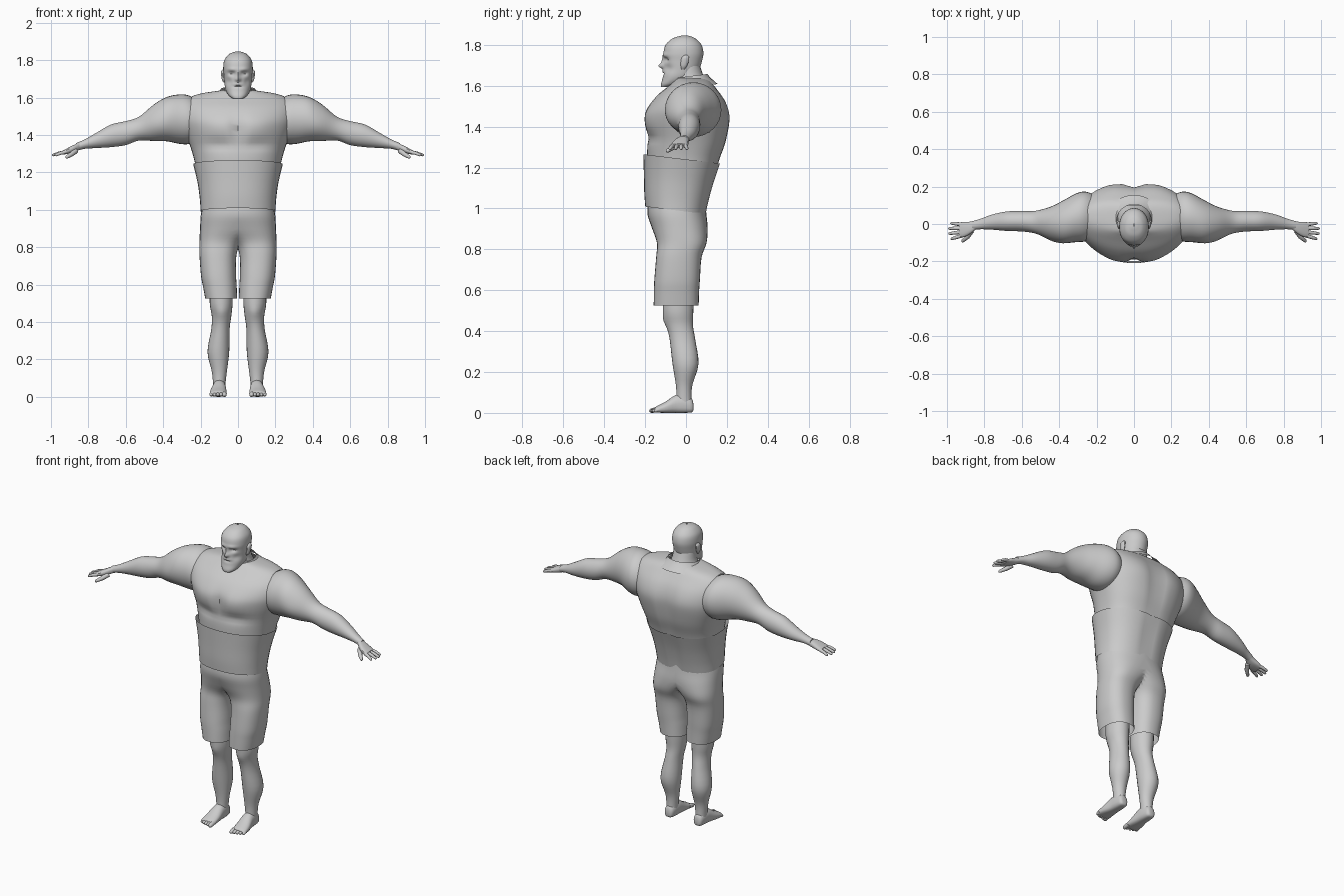
import bpy, bmesh, math
from mathutils import Vector, Matrix

# axis -> (index of path, index of width, index of depth)
AXES = {'z': (2, 0, 1), 'x': (0, 1, 2), 'y': (1, 0, 2)}


def catmull(a, b, c, d, t):
    return [0.5 * (2*q + (r-p)*t + (2*p-5*q+4*r-s)*t*t + (3*q-p-3*r+s)*t**3)
            for p, q, r, s in zip(a, b, c, d)]


def loft(name, axis, stations, n=32, sub=4, p_low=2.0, p_high=2.0, tilt=0.0,
         cap=True, bumps=(), cut=None, mirror=True):
    """Skin of oval rings; station = (position, centre, half width, low edge, high edge)."""
    rings = []
    for i in range(len(stations) - 1):
        quad = [stations[min(max(i + k, 0), len(stations) - 1)] for k in (-1, 0, 1, 2)]
        rings += [catmull(*quad, j / sub) for j in range(sub)]
    rings.append(stations[-1])
    a, b, c = AXES[axis]
    bm = bmesh.new()
    loops = []
    for t, u, ru, lo, hi in rings:
        loop = []
        for k in range(n):
            ang = 2 * math.pi * k / n
            cs, sn = math.cos(ang), math.sin(ang)
            e = 2 / (p_high if sn > 0 else p_low)
            co = [0, 0, 0]
            co[a] = t
            co[b] = u + ru * math.copysign(abs(cs) ** e, cs)
            co[c] = (lo + hi) / 2 + (hi - lo) / 2 * math.copysign(abs(sn) ** e, sn)
            if axis == 'z':
                co[2] -= tilt * co[1]
            loop.append(bm.verts.new(co))
        loops.append(loop)
    for r, s in zip(loops, loops[1:]):
        for k in range(n):
            bm.faces.new((r[k], r[(k+1) % n], s[(k+1) % n], s[k]))
    if cap:
        bm.faces.new(loops[0])
        bm.faces.new(loops[-1])
    # soft muscle and face shaping: (centre, radii, push)
    for centre, rad, push in bumps:
        for v in bm.verts:
            d2 = sum(((v.co[i] - centre[i]) / rad[i]) ** 2 for i in range(3))
            v.co += Vector(push) * math.exp(-d2)
    if cut:
        bmesh.ops.bisect_plane(bm, geom=bm.verts[:] + bm.edges[:] + bm.faces[:],
                               plane_co=cut[0], plane_no=cut[1], clear_outer=True)
    bmesh.ops.recalc_face_normals(bm, faces=bm.faces)
    me = bpy.data.meshes.new(name)
    bm.to_mesh(me)
    bm.free()
    ob = bpy.data.objects.new(name, me)
    bpy.context.collection.objects.link(ob)
    if mirror:
        m = ob.modifiers.new("mirror", 'MIRROR')
        m.use_bisect_axis[0] = True
        m.use_clip = True
    return ob


def digit(name, points, radii):
    """Rounded finger or toe along a short path, mirrored to the other side."""
    bm = bmesh.new()
    pts = [Vector(p) for p in points]
    way = (pts[-1] - pts[0]).normalized()
    side = way.cross(Vector((0, 0, 1))).normalized()
    up = side.cross(way)
    rows = list(zip(pts, radii)) + [(pts[-1] + way * radii[-1] * 0.7, radii[-1] * 0.65),
                                    (pts[-1] + way * radii[-1], radii[-1] * 0.15)]
    loops = [[bm.verts.new(p + r * (side * math.cos(k * math.pi / 5) + up * math.sin(k * math.pi / 5)))
              for k in range(10)] for p, r in rows]
    for r, s in zip(loops, loops[1:]):
        for k in range(10):
            bm.faces.new((r[k], r[(k+1) % 10], s[(k+1) % 10], s[k]))
    bm.faces.new(loops[0])
    bm.faces.new(loops[-1])
    bmesh.ops.recalc_face_normals(bm, faces=bm.faces)
    me = bpy.data.meshes.new(name)
    bm.to_mesh(me)
    bm.free()
    ob = bpy.data.objects.new(name, me)
    bpy.context.collection.objects.link(ob)
    ob.modifiers.new("mirror", 'MIRROR')


# head with bearded jaw, brow, nose, eye sockets and mouth
loft("head", 'z', [
    (1.595, 0, .028, -.122, -.075), (1.61, 0, .048, -.122, -.02), (1.64, 0, .066, -.114, .04),
    (1.68, 0, .073, -.110, .065), (1.72, 0, .076, -.107, .078), (1.76, 0, .079, -.110, .085),
    (1.80, 0, .073, -.10, .076), (1.83, 0, .050, -.068, .048), (1.843, 0, .024, -.033, .02),
    (1.847, 0, .004, -.01, 0)], n=64, sub=6, p_low=2.3, bumps=[
    ((0, -.11, 1.697), (.013, .05, .012), (0, -.024, 0)),
    ((0, -.11, 1.72), (.009, .05, .022), (0, -.012, 0)),
    ((.034, -.10, 1.728), (.017, .05, .011), (0, .014, 0)),
    ((.03, -.10, 1.75), (.026, .05, .009), (0, -.007, 0)),
    ((0, -.11, 1.658), (.025, .05, .005), (0, .007, 0)),
    ((0, -.11, 1.67), (.022, .05, .007), (0, -.006, 0)),
    ((.05, -.08, 1.685), (.02, .05, .02), (-.005, .006, 0))])
# ears
loft("ears", 'z', [(1.68, .073, .004, -.022, -.008), (1.695, .077, .009, -.026, .004),
                   (1.72, .080, .010, -.026, .014), (1.74, .080, .010, -.02, .016),
                   (1.75, .078, .003, -.008, .008)], n=14, sub=3)
# neck and collar
loft("neck", 'z', [(1.56, 0, .10, -.09, .13), (1.61, 0, .085, -.07, .105),
                   (1.65, 0, .071, -.06, .085), (1.70, 0, .066, -.05, .068)], n=28)
loft("collar", 'z', [(1.59, 0, .15, -.105, .155), (1.625, 0, .105, -.075, .12),
                     (1.645, 0, .092, -.065, .105)], n=24, sub=2, tilt=-.12, cap=False)

# sleeveless top with chest, shoulder blade and spine shaping, cut open at the arms
loft("tank_top", 'z', [
    (1.19, 0, .222, -.187, .148), (1.25, 0, .23, -.19, .166), (1.33, 0, .252, -.19, .194),
    (1.42, 0, .285, -.195, .21), (1.48, 0, .30, -.187, .207), (1.54, 0, .30, -.148, .185),
    (1.59, 0, .275, -.092, .15), (1.62, 0, .21, -.06, .125), (1.64, 0, .085, -.045, .10)],
    n=48, p_low=2.1, p_high=2.6, tilt=.04, cap=False,
    cut=((.265, 0, 1.5), (1, 0, .17)), bumps=[
        ((.10, -.20, 1.44), (.09, .12, .06), (0, -.014, 0)),
        ((.10, -.20, 1.345), (.09, .12, .025), (0, .014, 0)),
        ((0, -.20, 1.43), (.015, .12, .07), (0, .018, 0)),
        ((.12, .20, 1.48), (.07, .12, .09), (0, .008, 0)),
        ((0, .20, 1.40), (.028, .12, .17), (0, -.018, 0))])
# broad waist wrap
loft("waist_wrap", 'z', [(.985, 0, .20, -.199, .098), (1.05, 0, .204, -.204, .112),
                         (1.14, 0, .216, -.206, .136), (1.24, 0, .239, -.209, .168)],
     n=40, p_low=2.2, p_high=2.4, tilt=.12, cap=False,
     bumps=[((0, .13, 1.12), (.025, .1, .2), (0, -.012, 0))])
# knee-length shorts, one half mirrored at the middle seam
loft("shorts", 'z', [
    (1.03, 0, .188, -.185, .095), (.97, 0, .199, -.188, .10), (.90, .04, .163, -.165, .106),
    (.83, .09, .116, -.142, .10), (.76, .107, .099, -.146, .076), (.65, .104, .094, -.155, .068),
    (.59, .097, .09, -.157, .064), (.525, .09, .085, -.158, .062)],
    n=32, p_low=2.3, p_high=2.4, cap=False)

# bare lower legs
loft("legs", 'z', [
    (.62, .09, .062, -.11, .04), (.50, .09, .061, -.113, .036), (.43, .088, .052, -.096, .034),
    (.36, .094, .049, -.080, .045), (.24, .105, .058, -.066, .061), (.14, .10, .041, -.050, .032),
    (.08, .10, .034, -.047, .027), (.03, .10, .032, -.05, .03)], n=24,
    bumps=[((.088, -.1, .45), (.03, .04, .03), (0, -.008, 0))])
# feet and toes
loft("feet", 'y', [(.037, .10, .012, .015, .04), (.028, .10, .027, .003, .07),
                   (-.01, .10, .034, 0, .09), (-.05, .101, .037, 0, .088),
                   (-.10, .105, .044, 0, .055), (-.145, .107, .044, .002, .032),
                   (-.152, .107, .036, .008, .024)], n=20, sub=3, p_low=3)
for i in range(5):
    x = .073 + .0175 * i
    r = .013 if i == 0 else .0095
    tip = -.168 + .0012 * i * i
    digit("toe", [(x, -.13, .016), (x, (tip - .13) / 2, .015), (x, tip, .011)], [r, r, r * .95])

# arms from the big shoulder to the wrist
loft("arms", 'x', [
    (.21, .04, .115, 1.37, 1.58), (.26, .04, .133, 1.352, 1.61), (.31, .033, .13, 1.352, 1.617),
    (.38, .012, .113, 1.366, 1.603), (.45, .006, .085, 1.368, 1.563), (.53, .010, .060, 1.370, 1.497),
    (.60, .015, .055, 1.346, 1.474), (.68, .015, .052, 1.335, 1.455), (.76, .010, .040, 1.330, 1.410),
    (.82, 0, .028, 1.326, 1.376), (.865, -.008, .023, 1.315, 1.357)], n=32,
    bumps=[((.43, -.06, 1.45), (.05, .08, .06), (0, -.01, 0))])
# palms, fingers and thumbs
loft("palms", 'x', [(.845, -.006, .022, 1.322, 1.36), (.88, -.022, .034, 1.306, 1.346),
                    (.915, -.03, .041, 1.298, 1.328), (.935, -.031, .038, 1.295, 1.317)],
     n=18, sub=3, p_low=2.6, p_high=2.6)
for i, length in enumerate((.050, .062, .060, .048)):
    y = -.002 - .0205 * i
    fan = .006 - .007 * i
    digit("finger", [(.925, y, 1.308), (.925 + length / 2, y + fan / 2, 1.303),
                     (.925 + length, y + fan, 1.293)], [.0105, .0095, .0075])
digit("thumb", [(.868, -.035, 1.315), (.89, -.068, 1.297), (.915, -.09, 1.282)],
      [.015, .0125, .009])

# smooth shading with crisp hems
for ob in bpy.context.collection.objects:
    ob.select_set(True)
    bpy.context.view_layer.objects.active = ob
bpy.ops.object.shade_smooth_by_angle(angle=math.radians(40))
